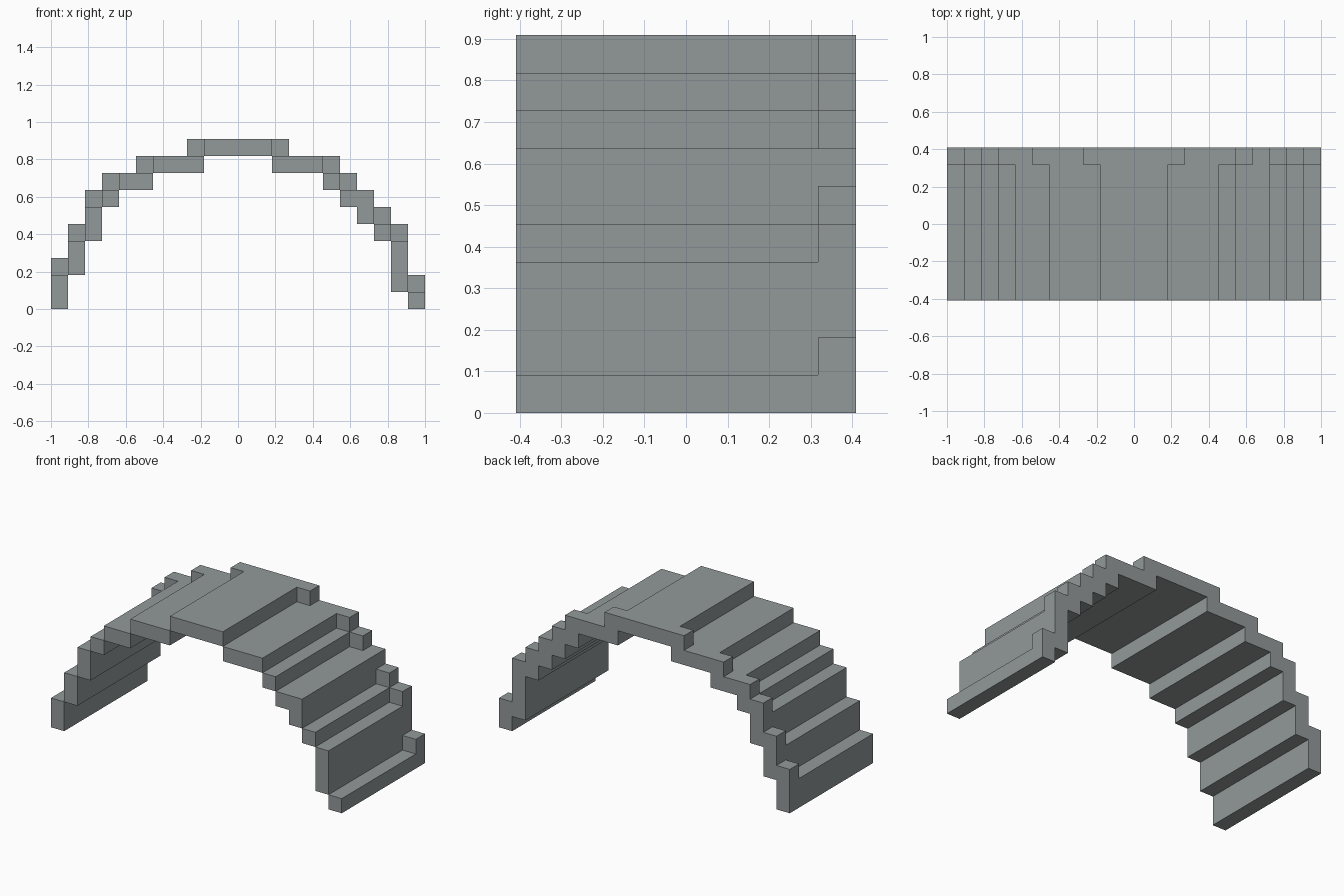
import bpy, bmesh
from mathutils import Vector

if "Cube" in bpy.data.objects:
    bpy.data.objects.remove(bpy.data.objects["Cube"])

U = 1 / 11                      # size of one building block
LAYERS = [-4.5, 3.5, 4.5]       # wide walking layer, thin rear rim layer

# Column profile, left to right: (start x, end x, bottom, walking top, rim top)
COLUMNS = [
    (-11, -10, 0, 2, 3), (-10, -9, 2, 4, 5), (-9, -8, 4, 6, 7), (-8, -7, 6, 7, 8),
    (-7, -6, 7, 8, 8), (-6, -5, 7, 8, 9), (-5, -3, 8, 9, 9), (-3, -2, 8, 9, 10),
    (-2, 2, 9, 10, 10),
    (2, 3, 8, 9, 10), (3, 5, 8, 9, 9), (5, 6, 7, 8, 9), (6, 7, 6, 7, 8),
    (7, 8, 5, 7, 7), (8, 9, 4, 5, 6), (9, 10, 1, 4, 5), (10, 11, 0, 1, 2),
]

# Occupied blocks (x, layer, z)
blocks = set()
for x0, x1, bottom, *tops in COLUMNS:
    for layer, top in enumerate(tops):
        blocks |= {(x, layer, z) for x in range(x0, x1) for z in range(bottom, top)}


def corner(x, layer, z):
    return Vector((x, LAYERS[layer], z)) * U


# Stepped arch: outer skin of the blocks, with flat areas merged
bm = bmesh.new()
for block in blocks:
    for axis in range(3):
        for side in (0, 1):
            neighbour = list(block)
            neighbour[axis] += 2 * side - 1
            if tuple(neighbour) in blocks:
                continue
            a, b = (axis + 1) % 3, (axis + 2) % 3
            quad = []
            for da, db in ((0, 0), (1, 0), (1, 1), (0, 1)):
                p = list(block)
                p[axis] += side
                p[a] += da
                p[b] += db
                quad.append(bm.verts.new(corner(*p)))
            bm.faces.new(quad if side else quad[::-1])
bmesh.ops.remove_doubles(bm, verts=bm.verts, dist=1e-4)
bmesh.ops.dissolve_limit(bm, angle_limit=0.01, verts=bm.verts, edges=bm.edges)

mesh = bpy.data.meshes.new("stepped_arch")
bm.to_mesh(mesh)
bm.free()

stone = bpy.data.materials.new("grey stone")
stone.diffuse_color = (0.29, 0.32, 0.32, 1)
stone.use_nodes = True
stone.node_tree.nodes["Principled BSDF"].inputs["Base Color"].default_value = stone.diffuse_color
mesh.materials.append(stone)
bpy.context.collection.objects.link(bpy.data.objects.new("stepped_arch", mesh))
